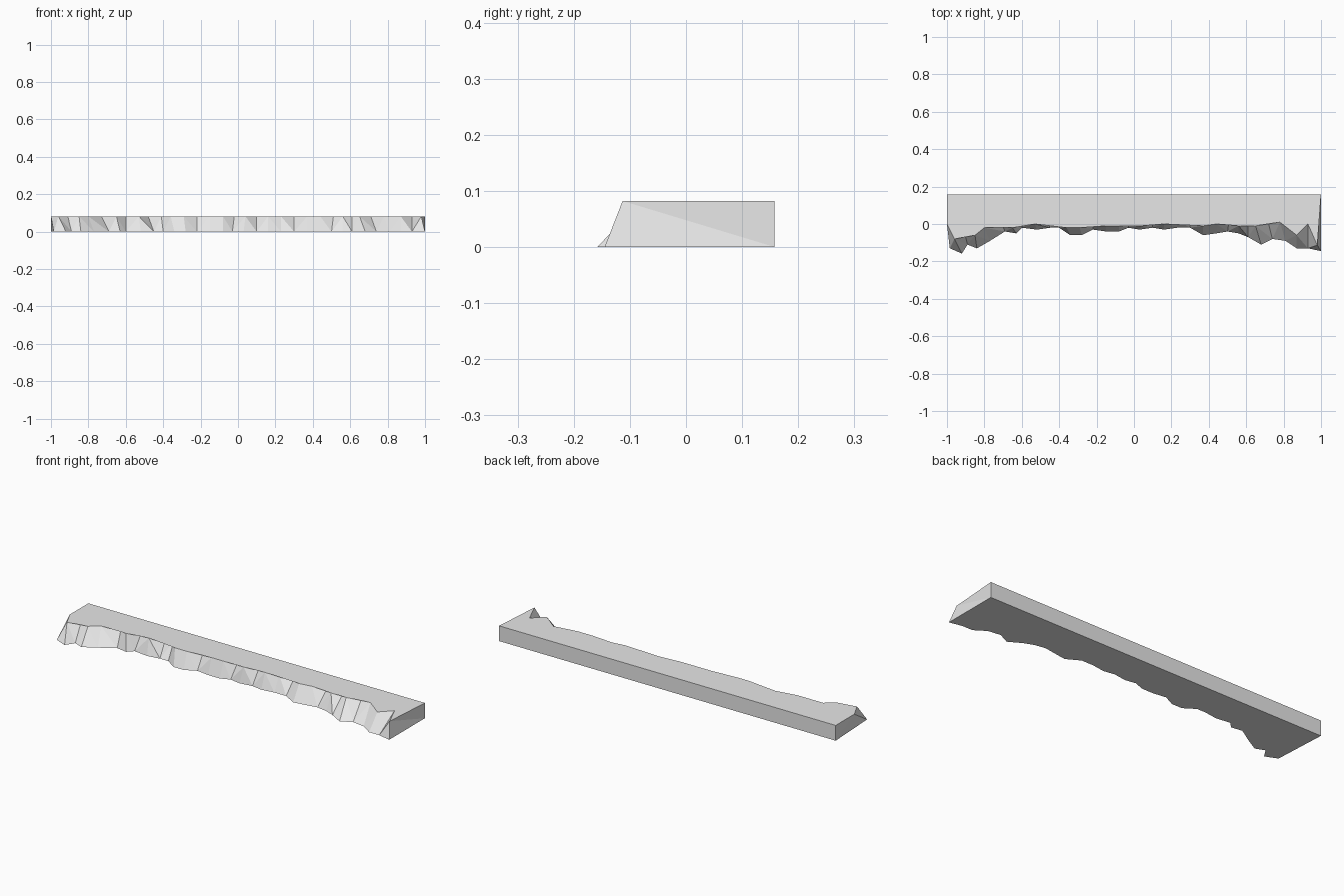
import bpy
import bmesh

# Remove the default object
default_cube = bpy.data.objects.get("Cube")
if default_cube:
    bpy.data.objects.remove(default_cube, do_unlink=True)

UNIT = 0.01
HEIGHT = 0.082
BACK = 0.158

# Ragged front edge in hundredths: along x, and depth y, for the upper rim
rim_x = [-100, -96, -91, -85, -80, -73, -65, -60, -53, -48, -41, -36, -29, -22, -15, -8, -2,
         4, 10, 16, 23, 30, 37, 44, 51, 56, 61, 65, 71, 78, 87, 93, 98]
rim_y = [0, -8, -3, -6, -2, 6, -2, 4, 0, 8, 4, -2, -2, 2, -1, -1, 3,
         -1, 4, 0, 2, 6, -1, 0, 3, -1, 2, -1, 4, 1, -6, 0, -11.3]

# The same edge at the foot, which spreads further forward
foot_x = [-98.5, -92, -89, -84, -77, -69, -63, -60, -52, -45, -40, -34, -28, -22, -15, -8, -3,
          3, 10, 16, 23, 30, 37, 44, 50, 56, 61, 68, 74, 81, 87, 93, 100]
foot_y = [-13, -15.8, -11, -13, -9, -4, -5, -2, -3, -2, -2, -6, -6, -3, -4, -4, -2,
          -3, -2, -3, -2, -2, -6, -5, -4, -5, -7, -11, -8, -9, -13, -13, -14.5]


def make_material(name, color):
    """Plain single-colour material."""
    material = bpy.data.materials.new(name)
    material.use_nodes = True
    material.diffuse_color = color
    shader = material.node_tree.nodes["Principled BSDF"]
    shader.inputs["Base Color"].default_value = color
    shader.inputs["Roughness"].default_value = 0.8
    return material


def add_outline(bm, xs, ys, z):
    """Closed outline: ragged front edge plus the two straight back corners."""
    front = [bm.verts.new((x * UNIT, y * UNIT, z)) for x, y in zip(xs, ys)]
    back = [bm.verts.new((side, BACK, z)) for side in (1, -1)]
    return front + back


# Rock ledge: two outlines joined by a band of sloping facets
bm = bmesh.new()
rim = add_outline(bm, rim_x, rim_y, HEIGHT)
foot = add_outline(bm, foot_x, foot_y, 0)
bm.faces.new(rim)
bm.faces.new(list(reversed(foot)))
count = len(rim)
for i in range(count):
    j = (i + 1) % count
    bm.faces.new((foot[i], foot[j], rim[j], rim[i]))
bmesh.ops.triangulate(bm, faces=bm.faces[:])
bmesh.ops.recalc_face_normals(bm, faces=bm.faces[:])

mesh = bpy.data.meshes.new("rock_ledge")
bm.to_mesh(mesh)
bm.free()
mesh.materials.append(make_material("stone grey", (0.8, 0.8, 0.8, 1)))
ledge = bpy.data.objects.new("rock_ledge", mesh)
bpy.context.collection.objects.link(ledge)
